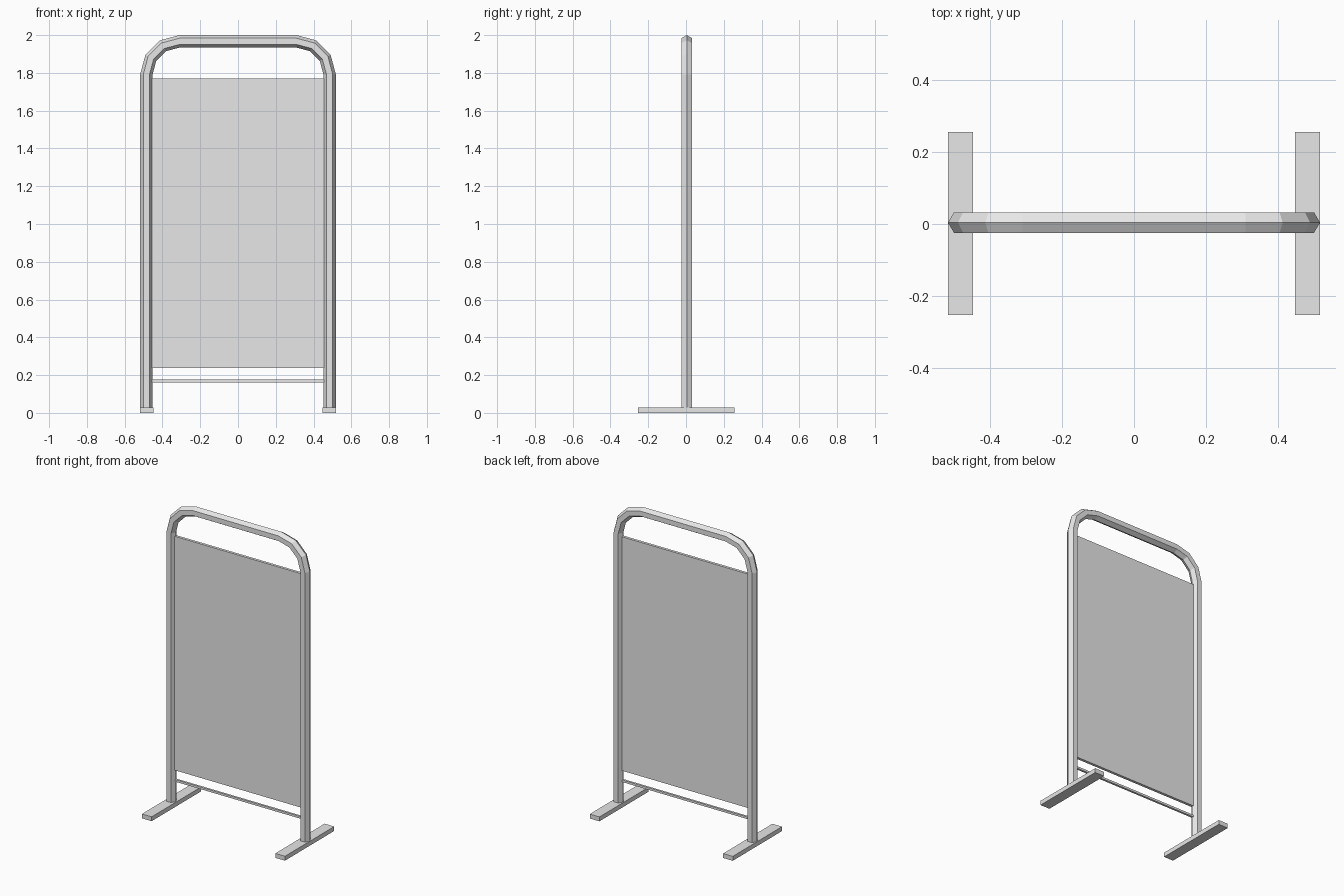
import bpy
import bmesh
from math import sin, cos, pi, radians
from mathutils import Vector

cube = bpy.data.objects.get("Cube")
if cube:
    bpy.data.objects.remove(cube, do_unlink=True)

# Single plain grey finish
grey = bpy.data.materials.new("light_grey")
grey.use_nodes = True
colour = (0.8, 0.8, 0.8, 1)
grey.diffuse_color = colour
grey.node_tree.nodes["Principled BSDF"].inputs["Base Color"].default_value = colour

TUBE_Y = 0.004        # tube axis depth
TUBE_R = 0.033        # hexagonal tube radius
BEND_R = 0.175        # bend radius on the tube axis
BEND_X = 0.31         # bend centre
BEND_Z = 2 - BEND_R - TUBE_R
SIDES = 6


def add_object(name, bm):
    bmesh.ops.recalc_face_normals(bm, faces=bm.faces)
    mesh = bpy.data.meshes.new(name)
    bm.to_mesh(mesh)
    bm.free()
    mesh.materials.append(grey)
    obj = bpy.data.objects.new(name, mesh)
    bpy.context.collection.objects.link(obj)
    return obj


def box(name, centre, size):
    bm = bmesh.new()
    bmesh.ops.create_cube(bm, size=1)
    bmesh.ops.scale(bm, vec=size, verts=bm.verts)
    bmesh.ops.translate(bm, vec=centre, verts=bm.verts)
    return add_object(name, bm)


# Bent tube frame: (axis point, outward direction) stations from right foot to left foot
stations = [(Vector((-BEND_X - BEND_R, TUBE_Y, 0.02)), Vector((-1, 0, 0)))]
for side, angles in ((-1, (180, 150, 120, 90)), (1, (90, 60, 30, 0))):
    for a in map(radians, angles):
        out = Vector((cos(a), 0, sin(a)))
        stations.append((Vector((side * BEND_X, TUBE_Y, BEND_Z)) + out * BEND_R, out))
stations.append((Vector((BEND_X + BEND_R, TUBE_Y, 0.02)), Vector((1, 0, 0))))

bm = bmesh.new()
rings = []
for point, out in stations:
    ring = []
    for i in range(SIDES):
        t = 2 * pi * i / SIDES
        offset = out * cos(t) + Vector((0, sin(t), 0))
        ring.append(bm.verts.new(point + offset * TUBE_R))
    rings.append(ring)
for a, b in zip(rings, rings[1:]):
    for i in range(SIDES):
        j = (i + 1) % SIDES
        bm.faces.new((a[i], a[j], b[j], b[i]))
bm.faces.new(rings[0])
bm.faces.new(rings[-1])
add_object("tube_frame", bm)

# Display panel and lower cross bar
box("display_panel", (0, TUBE_Y, 1.003), (0.91, 0.018, 1.532))
box("lower_cross_bar", (0, TUBE_Y, 0.169), (0.91, 0.014, 0.014))

# Flat feet
for side, name in ((-1, "right_foot"), (1, "left_foot")):
    box(name, (side * 0.483, 0.001, 0.0145), (0.07, 0.51, 0.029))
